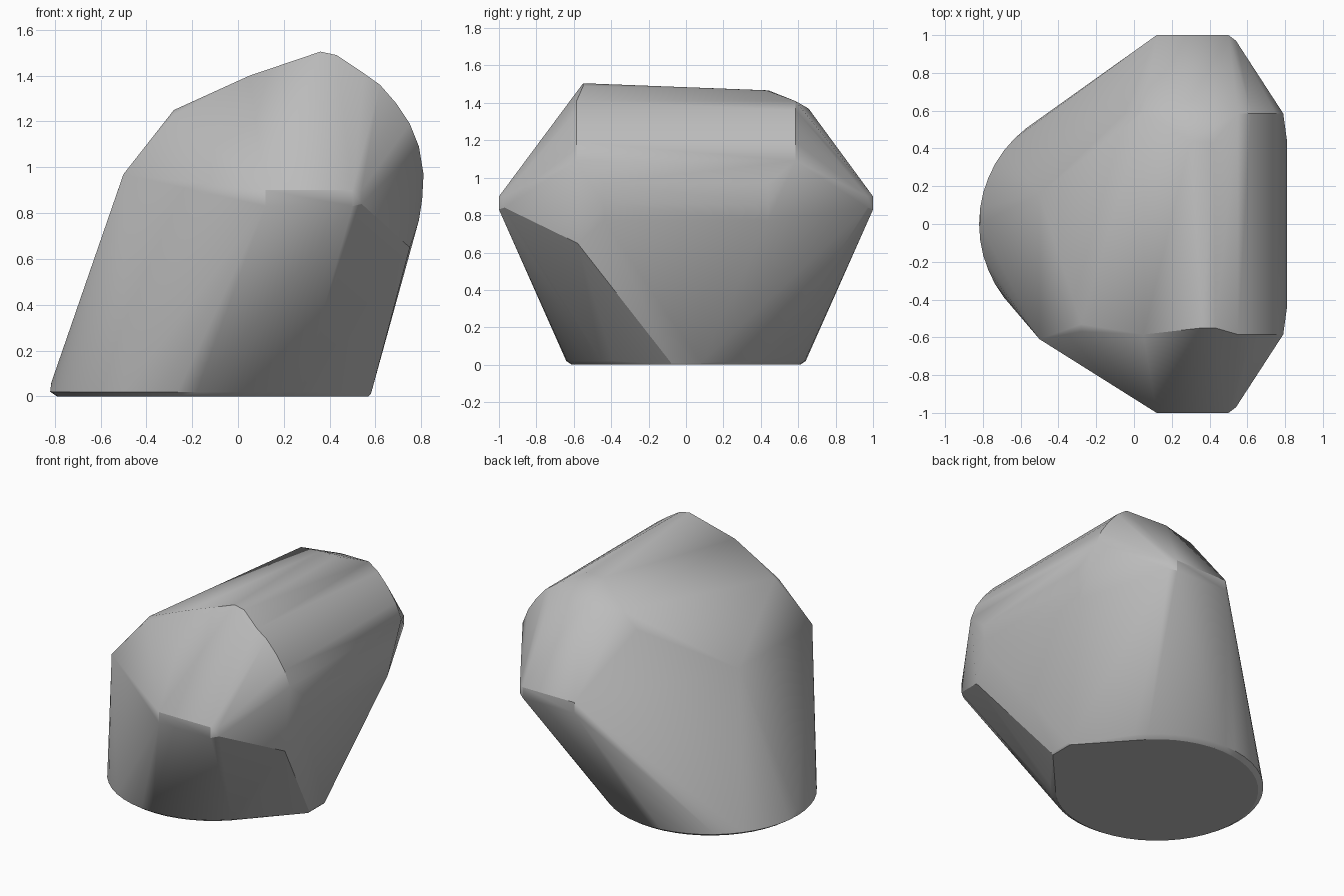
import bpy, bmesh, math

cube = bpy.data.objects.get("Cube")
if cube:
    bpy.data.objects.remove(cube, do_unlink=True)

grey = bpy.data.materials.new("plain grey")
grey.use_nodes = True
colour = (0.5, 0.5, 0.5, 1)
grey.diffuse_color = colour
grey.node_tree.nodes["Principled BSDF"].inputs["Base Color"].default_value = colour

points = []


def ring(radius, z, count=48):
    for i in range(count):
        a = math.tau * i / count
        points.append((-0.18 + radius * math.cos(a), radius * math.sin(a), z))


def both_sides(profile, y):
    for x, z in profile:
        points.extend([(x, y, z), (x, -y, z)])


# Round foot with a small bevel and a blunt toe
ring(0.61, 0)
ring(0.64, 0.02)
both_sides([(0.58, 0.01), (0.57, 0)], 0.08)
points.append((-0.815, 0, 0.06))

# Rounded barrel side
both_sides([(0.55, 1.41), (0.62, 1.36), (0.69, 1.28), (0.75, 1.19), (0.79, 1.09)], 0.585)
both_sides([(0.81, 0.97), (0.804, 0.86), (0.79, 0.77)], 0.44)
points.append((0.75, -0.58, 0.65))

# Blunt end tips
both_sides([(0.12, 0.83), (0.12, 0.9), (0.5, 0.83), (0.5, 0.9)], 1.0)
both_sides([(0.54, 0.84), (0.54, 0.9)], 0.97)

# Sloping crown and shoulder corners
points += [
    (0.36, -0.55, 1.505), (0.43, -0.55, 1.49), (0.05, -0.585, 1.4),
    (-0.28, -0.53, 1.25), (-0.28, -0.57, 1.23), (-0.5, -0.61, 0.97),
    (-0.5, 0.16, 0.97), (-0.05, 0.585, 1.27), (0.05, 0.59, 1.37),
    (0.3, 0.44, 1.467), (0.42, 0.43, 1.467), (0.3, 0.655, 1.37),
]

# Wrap everything in one convex skin
bm = bmesh.new()
for p in points:
    bm.verts.new(p)
hull = bmesh.ops.convex_hull(bm, input=bm.verts)
loose = {g for g in hull["geom_interior"] + hull["geom_unused"] if isinstance(g, bmesh.types.BMVert)}
bmesh.ops.delete(bm, geom=list(loose), context="VERTS")
bmesh.ops.dissolve_limit(bm, angle_limit=math.radians(0.5), verts=bm.verts, edges=bm.edges)
bmesh.ops.recalc_face_normals(bm, faces=bm.faces)
mesh = bpy.data.meshes.new("faceted_boulder")
bm.to_mesh(mesh)
bm.free()
mesh.materials.append(grey)
boulder = bpy.data.objects.new("faceted_boulder", mesh)
bpy.context.collection.objects.link(boulder)

bpy.ops.object.select_all(action="DESELECT")
boulder.select_set(True)
bpy.context.view_layer.objects.active = boulder
bpy.ops.object.shade_smooth_by_angle(angle=math.radians(30))
